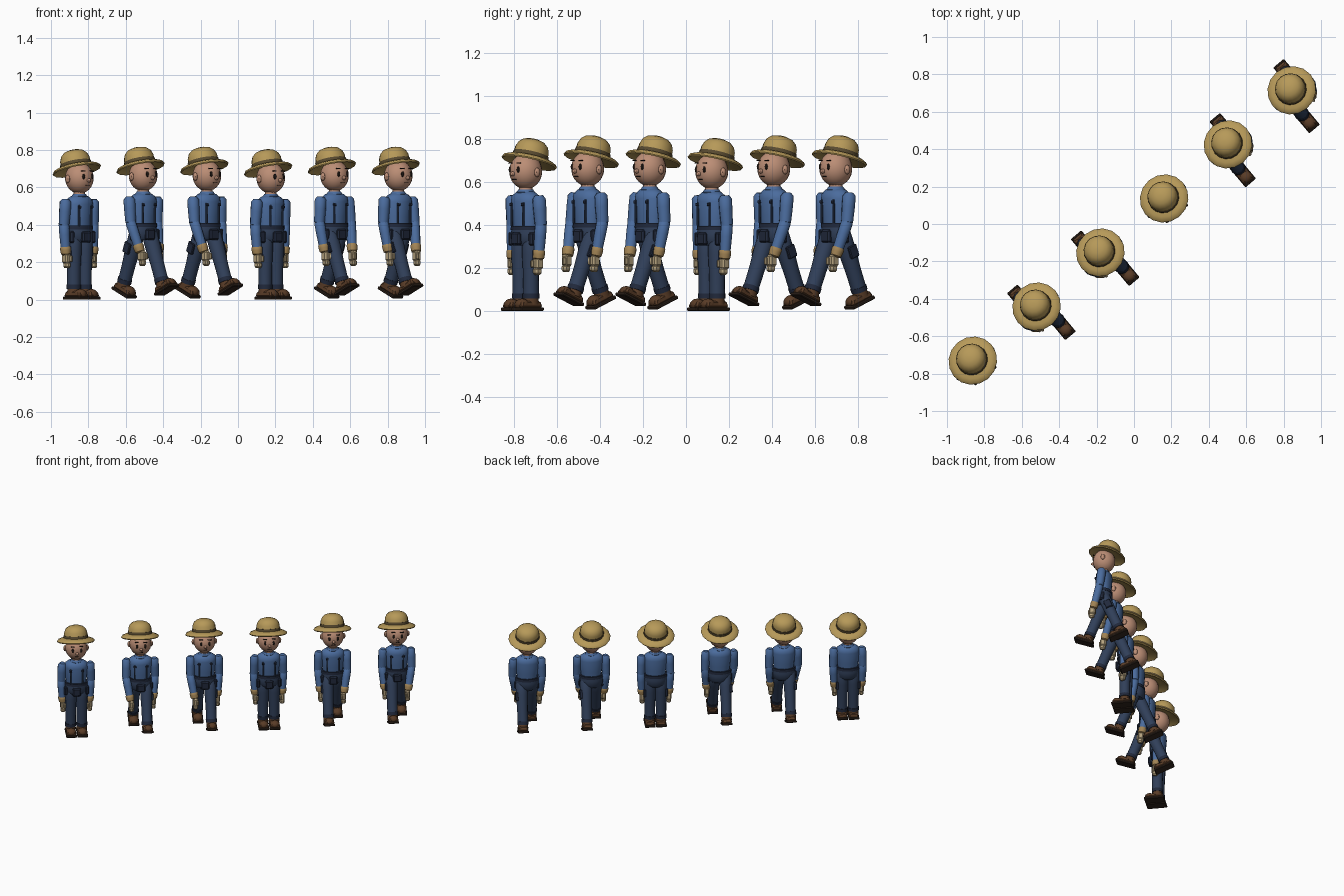
import bpy, bmesh
from math import sin, cos, pi, radians
from mathutils import Matrix, Vector

if "Cube" in bpy.data.objects:
    bpy.data.objects.remove(bpy.data.objects["Cube"])

T, R = Matrix.Translation, Matrix.Rotation


def mat(name, c):
    m = bpy.data.materials.new(name)
    m.diffuse_color = (*c, 1)
    m.use_nodes = True
    m.node_tree.nodes["Principled BSDF"].inputs["Base Color"].default_value = m.diffuse_color
    return m


SKIN = mat("skin", (.50, .27, .18))
STRAW = mat("straw", (.47, .32, .10))
BAND = mat("hat_band", (.10, .07, .03))
SHIRT = mat("shirt", (.07, .15, .34))
DENIM = mat("denim", (.03, .05, .10))
DARK = mat("dark_denim", (.015, .022, .045))
GLOVE = mat("glove", (.46, .36, .21))
CUFF = mat("glove_cuff", (.36, .23, .09))
SHOE = mat("shoe", (.10, .045, .02))
SOLE = mat("sole", (.03, .018, .012))
BLACK = mat("black", (.012, .008, .006))


def finish(name, bm, M, material, smooth=True):
    bmesh.ops.recalc_face_normals(bm, faces=bm.faces)
    me = bpy.data.meshes.new(name)
    for f in bm.faces:
        f.smooth = smooth
    for e in bm.edges:
        e.smooth = e.calc_face_angle(0) < radians(40)
    bm.to_mesh(me)
    bm.free()
    me.materials.append(material)
    ob = bpy.data.objects.new(name, me)
    ob.matrix_world = M
    bpy.context.collection.objects.link(ob)
    return ob


def lathe(name, prof, M, material, n=14, sy=1.0):
    """Revolve (radius, z) points, with end caps; sy flattens the depth."""
    bm = bmesh.new()
    rings = [[bm.verts.new((r * cos(2 * pi * i / n), sy * r * sin(2 * pi * i / n), z))
              for i in range(n)] for r, z in prof]
    for a, b in zip(rings, rings[1:]):
        for i in range(n):
            j = (i + 1) % n
            bm.faces.new((a[i], a[j], b[j], b[i]))
    bm.faces.new(rings[0])
    bm.faces.new(rings[-1])
    return finish(name, bm, M, material)


def box(name, c, size, M, material, bevel=.004, taper=1.0):
    bm = bmesh.new()
    bmesh.ops.create_cube(bm, size=1)
    for v in bm.verts:
        k = taper if v.co.z > 0 else 1
        v.co = Vector((v.co.x * size[0] * k, v.co.y * size[1] * k, v.co.z * size[2]))
    bmesh.ops.bevel(bm, geom=bm.edges[:], offset=bevel, segments=1, affect='EDGES')
    return finish(name, bm, M @ T(c), material, False)


def ball(name, c, r, M, material, n=12):
    bm = bmesh.new()
    bmesh.ops.create_uvsphere(bm, u_segments=n, v_segments=max(6, n * 2 // 3), radius=1)
    bmesh.ops.scale(bm, vec=r, verts=bm.verts)
    return finish(name, bm, M @ T(c), material)


def limb(name, p, q, r0, r1, M, material, n=12):
    d = q - p
    L = d.length
    W = M @ T(p) @ d.to_track_quat('Z', 'Y').to_matrix().to_4x4()
    prof = [(r0 * .6, -r0 * .5), (r0, 0), (r0, L * .4), (r1, L), (r1 * .6, L + r1 * .3)]
    return lathe(name, prof, W, material, n)


def leg(M, s, swing):
    H = M @ T((s * .039, 0, .355)) @ R(radians(-swing), 4, 'X')
    lathe("trouser_leg", [(.03, .025), (.042, .005), (.042, -.09), (.037, -.19), (.036, -.292)], H, DENIM)
    lathe("trouser_cuff", [(.034, -.275), (.039, -.275), (.039, -.298), (.03, -.298)], H, DARK)
    box("leg_pocket", (s * .036, .004, -.10), (.022, .05, .06), H, DARK)
    box("shoe_sole", (0, -.02, -.347), (.074, .14, .016), H, SOLE)
    box("shoe_upper", (0, -.02, -.325), (.07, .134, .032), H, SHOE, .008, .85)
    ball("shoe_toe", (0, -.055, -.325), (.034, .034, .027), H, SHOE)
    lathe("shoe_ankle", [(.037, -.325), (.034, -.29)], H, SHOE)


def arm(M, s, elbow, hand):
    sh, el = Vector((s * .097, 0, .522)), Vector((s * elbow[0], elbow[1], .40))
    ha = Vector((s * hand[0], hand[1], .215))
    wr = el.lerp(ha, .72)
    limb("upper_sleeve", sh, el, .031, .028, M, SHIRT)
    limb("lower_sleeve", el, wr, .028, .025, M, SHIRT)
    limb("glove_cuff", el.lerp(ha, .66), el.lerp(ha, .84), .029, .026, M, CUFF)
    box("glove_palm", ha + Vector((0, 0, .006)), (.036, .044, .056), M, GLOVE, .009)
    box("glove_fingers", ha + Vector((0, -.005, -.03)), (.032, .04, .034), M, GLOVE, .009)
    box("glove_thumb", ha + Vector((-s * .012, -.024, .004)), (.016, .018, .036), M, GLOVE, .005)


def head(M):
    lathe("neck", [(.032, .535), (.030, .60)], M, SKIN)
    ball("head", (0, 0, .65), (.076, .078, .083), M, SKIN, 20)
    ball("nose", (0, -.079, .638), (.011, .013, .011), M, SKIN, 8)
    box("mouth", (0, -.069, .612), (.026, .006, .004), M, BLACK, .001)
    for s in (-1, 1):
        ball("ear", (s * .077, .005, .645), (.012, .016, .022), M, SKIN, 8)
        ball("eye", (s * .029, -.070, .658), (.009, .006, .015), M, BLACK, 10)
        box("eyebrow", (s * .030, -.067, .688), (.026, .008, .005), M, BLACK, .001)
    # straw hat tilted backwards
    H = M @ T((0, .026, .708)) @ R(radians(-16), 4, 'X')
    lathe("hat_brim", [(.074, -.006), (.108, -.013), (.128, -.022), (.132, -.016),
                       (.126, -.006), (.105, .003), (.07, .010)], H, STRAW, 16)
    lathe("hat_crown", [(.082, .004), (.080, .045), (.071, .068), (.052, .085),
                        (.026, .093), (.004, .095)], H, STRAW, 16)
    lathe("hat_band", [(.081, .006), (.085, .006), (.084, .024), (.079, .024)], H, BAND, 16)


def body(M):
    lathe("shirt_torso", [(.066, .36), (.074, .43), (.083, .51), (.078, .535), (.055, .552),
                          (.03, .558)], M, SHIRT, 16, .70)
    lathe("shirt_collar", [(.04, .545), (.043, .553), (.034, .566)], M, SHIRT)
    lathe("trouser_hips", [(.06, .305), (.079, .325), (.081, .36), (.077, .395)], M, DENIM, 16, .72)
    lathe("belt", [(.078, .376), (.083, .376), (.082, .396), (.076, .396)], M, DARK, 16, .72)
    box("front_pouch", (0, -.056, .335), (.06, .026, .06), M, DARK, .008)
    for s in (-1, 1):
        box("hip_pouch", (s * .074, -.012, .335), (.026, .055, .062), M, DARK, .008)
        box("front_strap", (s * .042, -.049, .45), (.010, .010, .11), M, DENIM, .002)
        box("strap_buckle", (s * .042, -.053, .495), (.018, .010, .014), M, DARK, .002)


# six workers in a diagonal row: sign of step = leg that is forward (left is +1)
for k, step in enumerate((0, 1, 1, 0, -1, -1)):
    lift = .013 * abs(step)
    M = T((-.848 + .341 * k, -.747 + .289 * k, lift)) @ R(radians(40), 4, 'Z')
    for s in (-1, 1):
        leg(M, s, 22 * s * step)
        if step == 0:
            arm(M, s, (.103, .006), (.093, -.002))
        elif s == step:
            arm(M, s, (.102, .004), (.087, -.03))
        else:
            arm(M, s, (.100, -.015), (.068, -.07))
    body(M)
    head(M)
